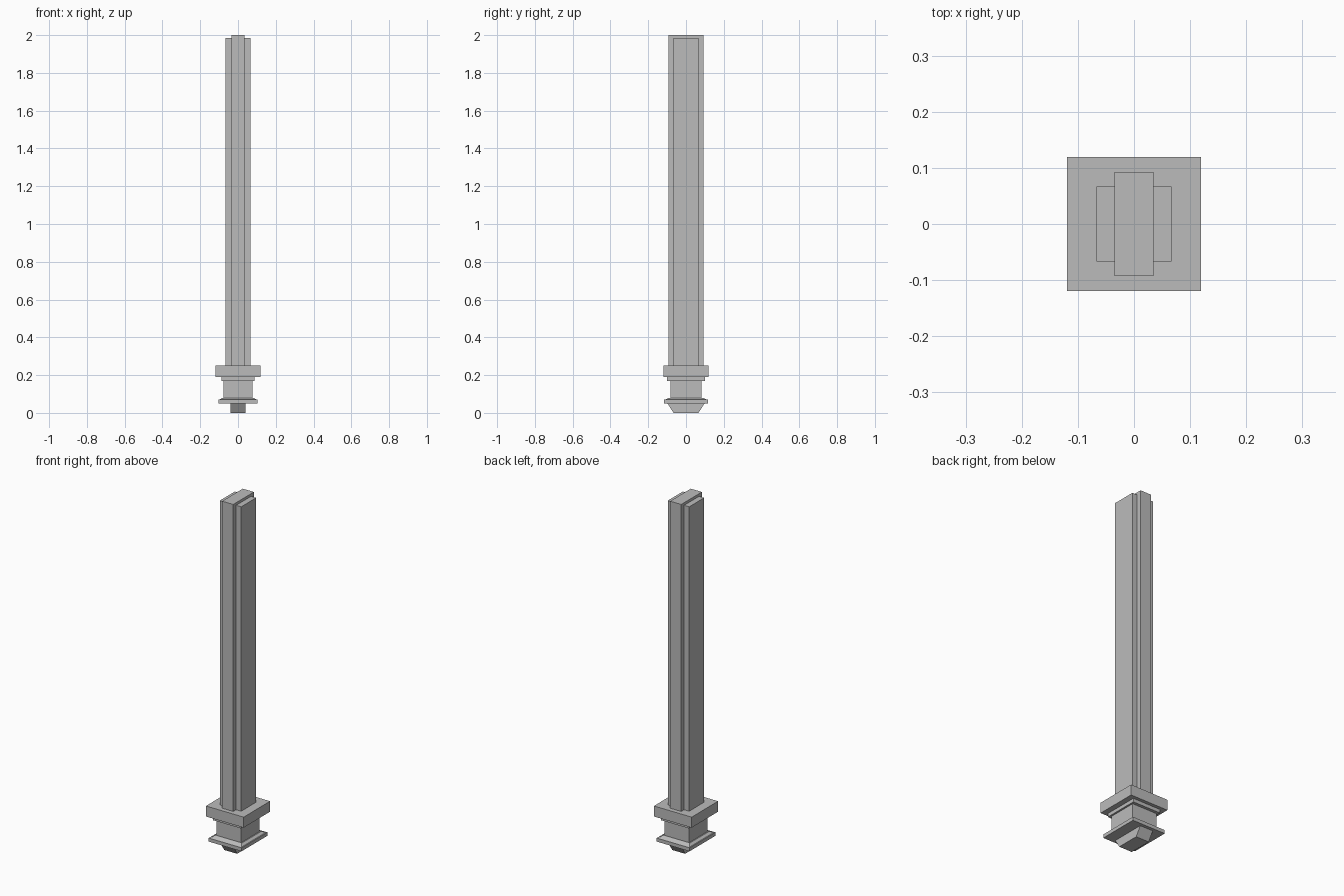
import bpy
import bmesh

cube = bpy.data.objects.get("Cube")
if cube:
    bpy.data.objects.remove(cube, do_unlink=True)

stone = bpy.data.materials.new("grey_stone")
stone.use_nodes = True
GREY = (0.5, 0.5, 0.5, 1)
stone.diffuse_color = GREY
stone.node_tree.nodes["Principled BSDF"].inputs["Base Color"].default_value = GREY


def block(name, z0, z1, lower, upper=None):
    """Four-sided block between two heights, given lower and upper half sizes."""
    bm = bmesh.new()
    bmesh.ops.create_cube(bm, size=2)
    for v in bm.verts:
        hx, hy = (upper or lower) if v.co.z > 0 else lower
        v.co = (v.co.x * hx, v.co.y * hy, z1 if v.co.z > 0 else z0)
    mesh = bpy.data.meshes.new(name)
    bm.to_mesh(mesh)
    bm.free()
    mesh.materials.append(stone)
    obj = bpy.data.objects.new(name, mesh)
    bpy.context.collection.objects.link(obj)
    return obj


# Tapered foot and moulded base
block("foot", 0, 0.05, (0.041, 0.066), (0.041, 0.098))
block("lower_flange", 0.05, 0.07, (0.104, 0.116))
block("lower_moulding", 0.07, 0.08, (0.098, 0.11), (0.084, 0.09))
block("neck", 0.08, 0.17, (0.078, 0.083))
block("upper_moulding", 0.17, 0.19, (0.088, 0.1))
block("top_plate", 0.19, 0.25, (0.119, 0.119))

# Cross-shaped shaft with the core rising slightly above the sides
block("shaft_sides", 0.25, 1.985, (0.067, 0.067))
block("shaft_core", 0.25, 2.0, (0.035, 0.093))
